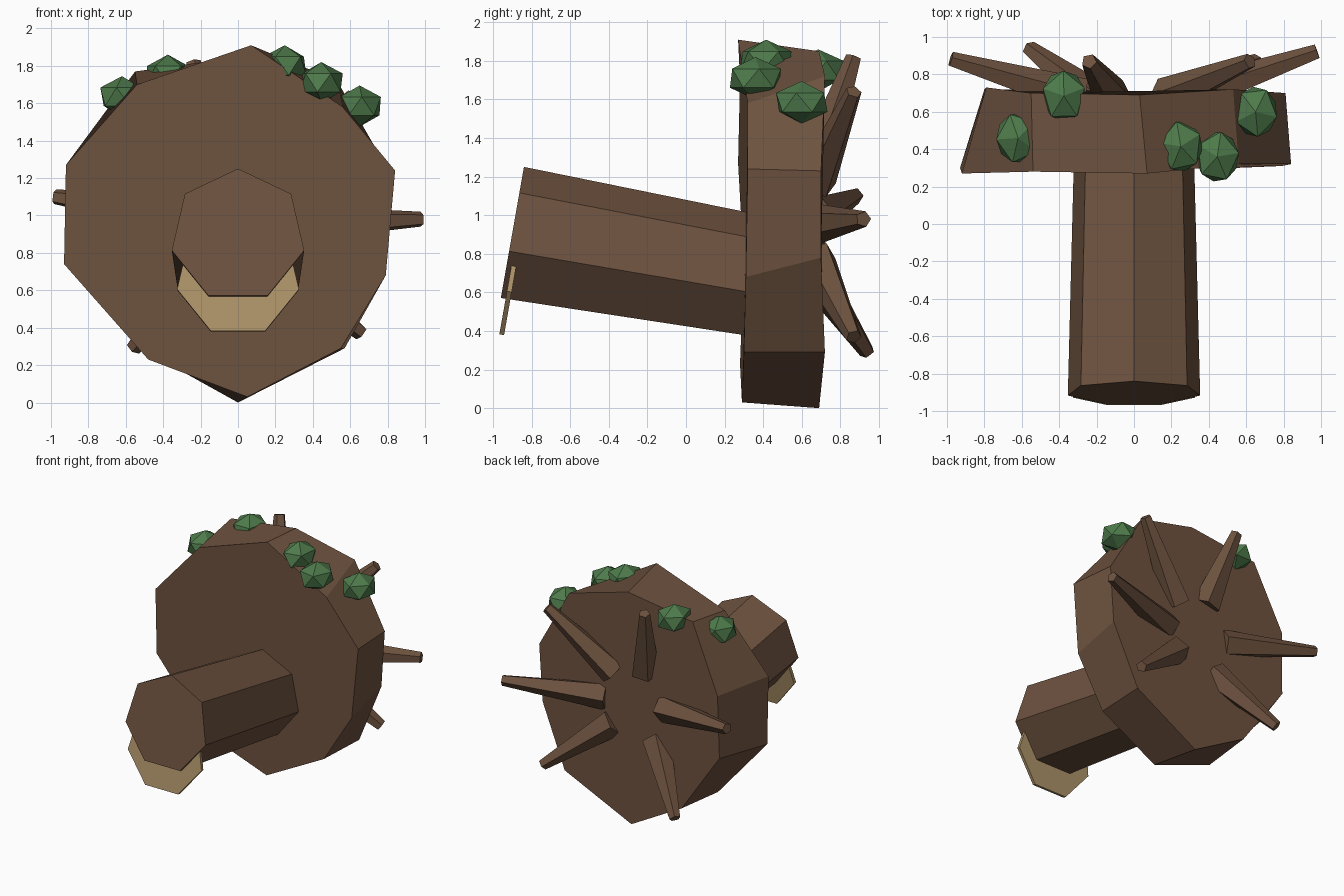
import bpy, bmesh, math
from mathutils import Vector, Matrix

if "Cube" in bpy.data.objects:
    bpy.data.objects.remove(bpy.data.objects["Cube"])


def mat(name, col):
    m = bpy.data.materials.new(name)
    m.diffuse_color = (*col, 1)
    m.use_nodes = True
    m.node_tree.nodes["Principled BSDF"].inputs["Base Color"].default_value = m.diffuse_color
    return m


BARK = mat("bark brown", (0.155, 0.085, 0.05))
WOOD = mat("cut wood tan", (0.42, 0.29, 0.14))
MOSS = mat("moss green", (0.076, 0.195, 0.07))


def finish(bm, name, material):
    bmesh.ops.recalc_face_normals(bm, faces=bm.faces)
    me = bpy.data.meshes.new(name)
    bm.to_mesh(me)
    bm.free()
    me.materials.append(material)
    ob = bpy.data.objects.new(name, me)
    bpy.context.collection.objects.link(ob)
    return ob


def tube(name, a, b, ra, rb, sides, material, up=Vector((0, 0, 1))):
    """Tapered prism from a to b, one corner pointing towards up."""
    a, b = Vector(a), Vector(b)
    axis = (b - a).normalized()
    v = (up - axis * up.dot(axis)).normalized()
    u = axis.cross(v)
    bm = bmesh.new()
    rings = []
    for p, r in ((a, ra), (b, rb)):
        ring = []
        for i in range(sides):
            t = 2 * math.pi * i / sides
            ring.append(bm.verts.new(p + r * (v * math.cos(t) + u * math.sin(t))))
        rings.append(ring)
        bm.faces.new(ring)
    for i in range(sides):
        j = (i + 1) % sides
        bm.faces.new((rings[0][i], rings[0][j], rings[1][j], rings[1][i]))
    return finish(bm, name, material)


# Root plate: irregular ten-sided slab, front and back outlines
front = [(0.07, 0.27, 1.91), (0.56, 0.32, 1.58), (0.84, 0.32, 1.24), (0.79, 0.31, 0.68),
         (0.55, 0.30, 0.29), (0.05, 0.29, 0.03), (-0.48, 0.28, 0.23), (-0.93, 0.30, 0.74),
         (-0.92, 0.27, 1.27), (-0.54, 0.28, 1.70)]
back = [(0.03, 0.69, 1.85), (0.53, 0.72, 1.72), (0.81, 0.70, 1.23), (0.78, 0.70, 0.78),
        (0.57, 0.72, 0.29), (0.0, 0.69, 0.0), (-0.45, 0.70, 0.25), (-0.80, 0.72, 0.75),
        (-0.79, 0.73, 1.25), (-0.55, 0.70, 1.77)]
bm = bmesh.new()
f = [bm.verts.new(p) for p in front]
k = [bm.verts.new(p) for p in back]
bm.faces.new(f)
bm.faces.new(k)
for i in range(10):
    j = (i + 1) % 10
    bm.faces.new((f[i], f[j], k[j], k[i]))
finish(bm, "root_plate", BARK)

# Fallen trunk: seven-sided, tilted ten degrees
axis = Vector((0, math.cos(math.radians(10)), -math.sin(math.radians(10))))
end = Vector((0, -0.903, 0.893))
tube("trunk", end, end + axis * 1.35, 0.363, 0.328, 7, BARK)

# Cut wood disc, sitting low on the trunk end
disc = Vector((0, -0.903, 0.677))
tube("cut_disc", disc - axis * 0.0125, disc + axis * 0.0125, 0.334, 0.334, 7, WOOD)

# Roots fanning out of the back: (x, z) at the plate surface, then the tip
roots = [((0.41, 0.96), (0.98, 0.92, 0.98)), ((0.27, 1.28), (0.62, 0.87, 1.64)),
         ((-0.14, 1.38), (-0.24, 0.87, 1.82)), ((-0.44, 1.02), (-0.98, 0.88, 1.10)),
         ((-0.28, 0.62), (-0.56, 0.94, 0.29)), ((0.28, 0.68), (0.66, 0.87, 0.37))]
for i, ((x, z), tip) in enumerate(roots):
    base, tip = Vector((x, 0.72, z)), Vector(tip)
    start = base - (tip - base) * 0.3
    tube(f"root_{i + 1}", start, tip, 0.108, 0.042, 5, BARK, Vector((0, 0.3, 1)))

# Moss clumps along the upper rim
clumps = [(0.25, 0.415, 1.80), (0.445, 0.36, 1.71), (0.65, 0.60, 1.585),
          (-0.62, 0.46, 1.635), (-0.375, 0.685, 1.75)]
for i, c in enumerate(clumps):
    bm = bmesh.new()
    bmesh.ops.create_icosphere(bm, subdivisions=1, radius=1)
    bm.transform(Matrix.Translation(c) @ Matrix.Diagonal((0.13, 0.15, 0.11, 1))
                 @ Matrix.Rotation(0.5 + i * 0.9, 4, 'Z'))
    finish(bm, f"moss_clump_{i + 1}", MOSS)
